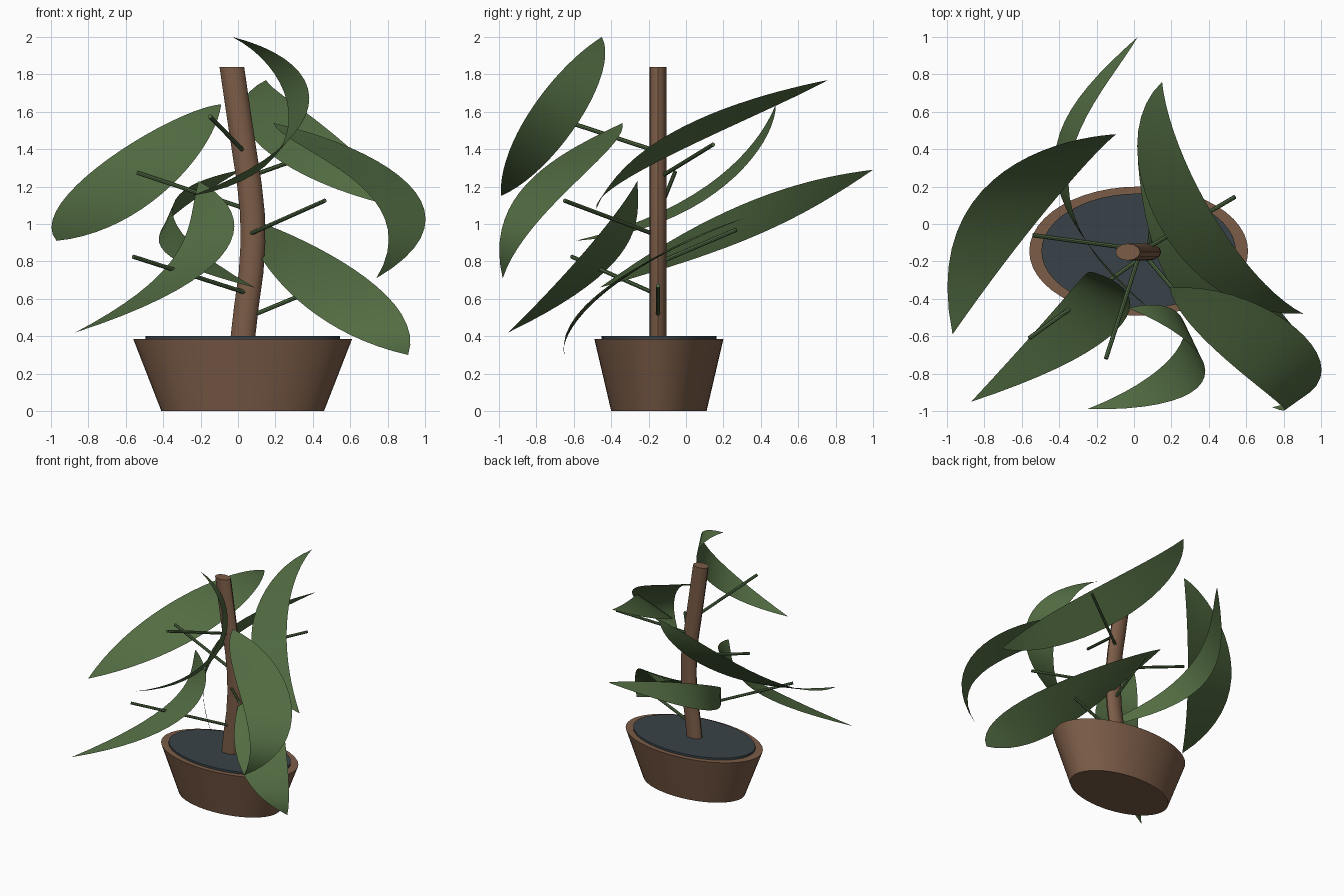
import bpy, math
from mathutils import Vector

if "Cube" in bpy.data.objects:
    bpy.data.objects.remove(bpy.data.objects["Cube"])


def material(name, color):
    m = bpy.data.materials.new(name)
    m.diffuse_color = (*color, 1)
    m.use_nodes = True
    m.node_tree.nodes["Principled BSDF"].inputs["Base Color"].default_value = m.diffuse_color
    return m


LEAF = material("leaf_green", (0.085, 0.15, 0.055))
STEM = material("stem_green", (0.085, 0.15, 0.06))
CLAY = material("clay", (0.20, 0.108, 0.064))
BARK = material("bark", (0.20, 0.108, 0.064))
SOIL = material("soil", (0.04, 0.055, 0.065))


def make(name, verts, faces, mat):
    me = bpy.data.meshes.new(name)
    me.from_pydata(verts, [], faces)
    me.materials.append(mat)
    ob = bpy.data.objects.new(name, me)
    bpy.context.collection.objects.link(ob)
    bpy.ops.object.select_all(action='DESELECT')
    bpy.context.view_layer.objects.active = ob
    ob.select_set(True)
    bpy.ops.object.shade_smooth_by_angle(angle=math.radians(40))
    return ob


def stack(name, rings, n, mat):
    """Closed stack of horizontal elliptical rings (cx, cy, z, rx, ry)."""
    verts = [(cx + rx * math.cos(2 * math.pi * i / n), cy + ry * math.sin(2 * math.pi * i / n), z)
             for cx, cy, z, rx, ry in rings for i in range(n)]
    faces = [(k * n + i, k * n + (i + 1) % n, (k + 1) * n + (i + 1) % n, (k + 1) * n + i)
             for k in range(len(rings) - 1) for i in range(n)]
    last = (len(rings) - 1) * n
    faces += [tuple(reversed(range(n))), tuple(range(last, last + n))]
    return make(name, verts, faces, mat)


def stem(name, a, b, r=0.0115, n=8):
    """Straight thin rod from a to b."""
    a, b = Vector(a), Vector(b)
    q = (b - a).to_track_quat('Z', 'Y')
    verts = [p + q @ Vector((r * math.cos(2 * math.pi * i / n), r * math.sin(2 * math.pi * i / n), 0))
             for p in (a, b) for i in range(n)]
    faces = [(i, (i + 1) % n, n + (i + 1) % n, n + i) for i in range(n)]
    faces += [tuple(reversed(range(n))), tuple(range(n, 2 * n))]
    return make(name, verts, faces, mat=STEM)


def cubic(p, t):
    """Smooth curve through four points at t = 0, 1/3, 2/3, 1."""
    s = 3 * t
    w = (-(s - 1) * (s - 2) * (s - 3) / 6, s * (s - 2) * (s - 3) / 2,
         -s * (s - 1) * (s - 3) / 2, s * (s - 1) * (s - 2) / 6)
    return sum((Vector(q) * k for q, k in zip(p, w)), Vector())


def leaf(name, root, tip, edge_a, edge_b, n=20, m=6):
    """Blade spanned between two curved edges that meet at root and tip."""
    verts = []
    for i in range(n + 1):
        a = cubic((root, *edge_a, tip), i / n)
        b = cubic((root, *edge_b, tip), i / n)
        verts += [a.lerp(b, j / m) for j in range(m + 1)]
    w = m + 1
    faces = [(i * w + j, i * w + j + 1, (i + 1) * w + j + 1, (i + 1) * w + j)
             for i in range(n) for j in range(m)]
    return make(name, verts, faces, LEAF)


# Pot, soil and bent trunk
CX, CY = 0.025, -0.145
stack("pot", [(CX, CY, 0, 0.435, 0.255), (CX, CY, 0.385, 0.585, 0.345)], 48, CLAY)
stack("soil", [(CX, CY, 0.385, 0.52, 0.308), (CX, CY, 0.402, 0.52, 0.308)], 48, SOIL)
stack("trunk", [(x, -0.15, z, 0.066, 0.045) for x, z in
                ((0.025, 0.385), (0.045, 0.56), (0.07, 0.74), (0.08, 0.9), (0.077, 1.06),
                 (0.06, 1.22), (0.035, 1.38), (0.005, 1.58), (-0.033, 1.84))], 12, BARK)

# Leaf stalks spiralling up the trunk
for k, (a, b) in enumerate((
        ((0.05, -0.15, 0.50), (0.46, -0.15, 0.67)),
        ((0.05, -0.17, 0.63), (-0.56, -0.61, 0.825)),
        ((0.08, -0.13, 0.80), (0.12, 0.27, 0.97)),
        ((0.06, -0.17, 0.945), (0.465, -0.65, 1.125)),
        ((0.06, -0.14, 1.075), (-0.54, -0.06, 1.275)),
        ((0.05, -0.14, 1.25), (0.54, 0.145, 1.425)),
        ((0.03, -0.16, 1.39), (-0.15, -0.72, 1.575)))):
    stem(f"leaf_stalk_{k + 1}", a, b)

# Large curved leaves: root, tip, then two points along each edge
leaf("leaf_upper_left", (-0.09, 0.48, 1.64), (-0.97, -0.59, 0.91),
     ((-0.47, 0.40, 1.49), (-0.88, 0.09, 1.19)), ((-0.22, 0.36, 1.36), (-0.53, 0.0, 1.07)))
leaf("leaf_top_front", (-0.03, -0.45, 2.0), (-0.25, -0.99, 1.15),
     ((0.35, -0.70, 1.78), (0.29, -0.91, 1.47)), ((0.24, -0.48, 1.72), (0.21, -0.70, 1.38)))
leaf("leaf_upper_back", (0.15, 0.76, 1.77), (0.905, -0.48, 1.08),
     ((0.03, 0.28, 1.54), (0.32, -0.25, 1.28)), ((0.29, 0.30, 1.65), (0.57, -0.17, 1.43)))
leaf("leaf_right_front", (0.19, -0.34, 1.54), (0.74, -0.98, 0.71),
     ((0.72, -0.46, 1.35), (1.0, -0.75, 1.06)), ((0.42, -0.66, 1.37), (0.74, -0.93, 1.11)))
leaf("leaf_lower_left", (-0.21, -0.26, 1.23), (-0.87, -0.95, 0.42),
     ((-0.02, -0.42, 1.0), (-0.21, -0.66, 0.72)), ((-0.26, -0.27, 1.0), (-0.41, -0.44, 0.74)))
leaf("leaf_lower_right", (0.02, 0.34, 1.04), (0.91, -0.65, 0.30),
     ((0.33, 0.04, 0.92), (0.76, -0.44, 0.65)), ((0.15, -0.24, 0.78), (0.44, -0.57, 0.50)))
leaf("leaf_back", (0.02, 1.0, 1.29), (0.09, -0.46, 0.66),
     ((-0.36, 0.57, 1.03), (-0.38, 0.12, 0.84)), ((-0.24, 0.6, 1.21), (-0.34, 0.12, 1.02)))
